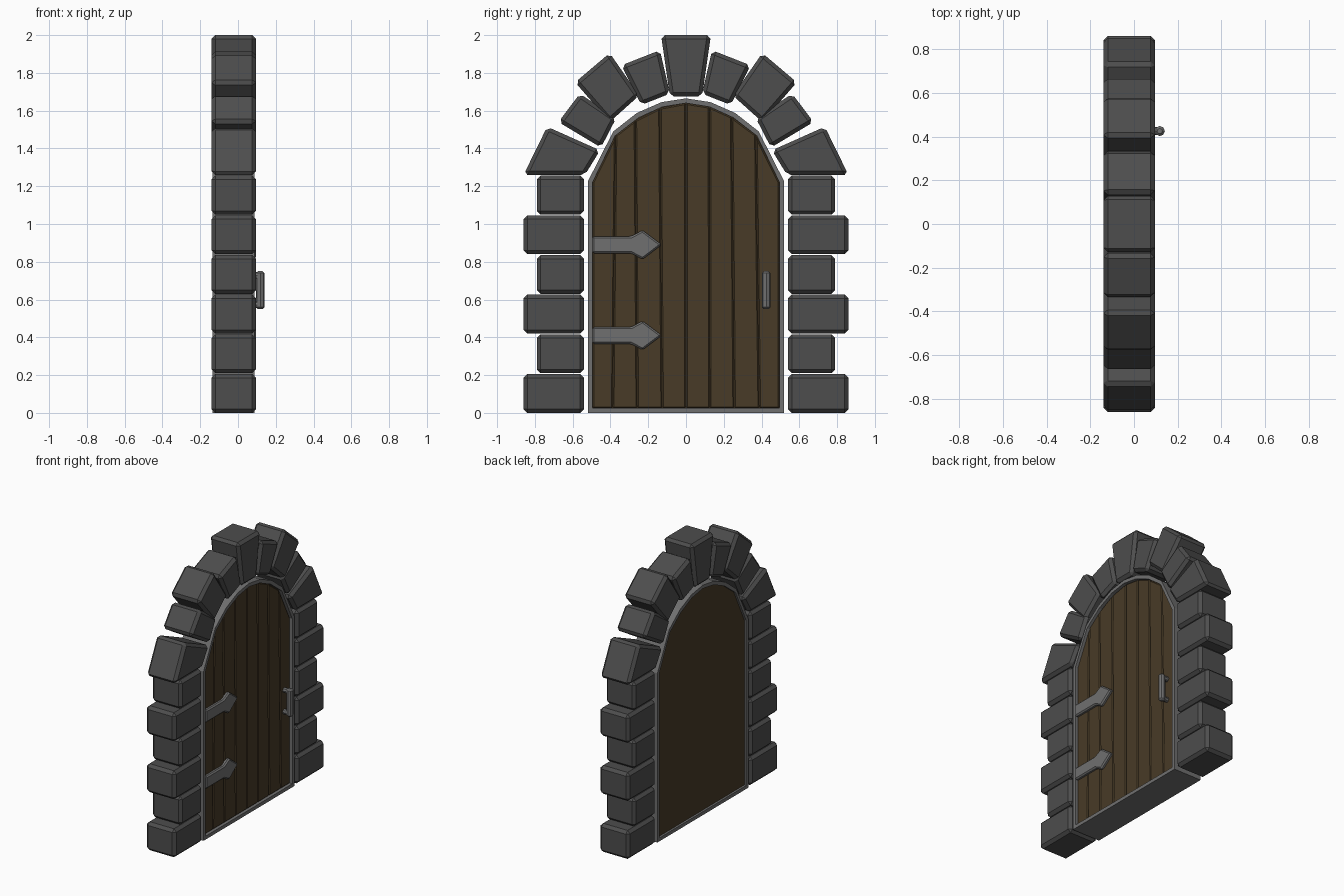
import bpy, bmesh
from mathutils import Vector

if "Cube" in bpy.data.objects:
    bpy.data.objects.remove(bpy.data.objects["Cube"])

def material(name, rgb):
    m = bpy.data.materials.new(name)
    m.diffuse_color = (*rgb, 1)
    m.use_nodes = True
    m.node_tree.nodes["Principled BSDF"].inputs["Base Color"].default_value = m.diffuse_color
    return m

STONE = material("stone", (0.075, 0.075, 0.075))
METAL = material("metal", (0.16, 0.16, 0.16))
WOOD = material("wood", (0.065, 0.043, 0.02))

def finish(name, bm, mat):
    bmesh.ops.recalc_face_normals(bm, faces=bm.faces)
    me = bpy.data.meshes.new(name)
    bm.to_mesh(me)
    bm.free()
    me.materials.append(mat)
    ob = bpy.data.objects.new(name, me)
    bpy.context.collection.objects.link(ob)
    return ob

def prism(name, pts, x0, x1, mat, bevel=0.0):
    """Extrude a (y, z) outline along x, with an optional flat chamfer."""
    bm = bmesh.new()
    a = [bm.verts.new((x0, y, z)) for y, z in pts]
    b = [bm.verts.new((x1, y, z)) for y, z in pts]
    bm.faces.new(a)
    bm.faces.new(b)
    n = len(pts)
    for i in range(n):
        j = (i + 1) % n
        bm.faces.new((a[i], a[j], b[j], b[i]))
    bmesh.ops.recalc_face_normals(bm, faces=bm.faces)
    if bevel:
        bmesh.ops.bevel(bm, geom=bm.edges[:], offset=bevel, segments=1,
                        affect='EDGES', clamp_overlap=True)
    return finish(name, bm, mat)

def mirrored(half):
    """Close a left half outline (ending at y = 0) into a full outline."""
    return half + [(-y, z) for y, z in reversed(half) if y != 0]

XB, XF = -0.14, 0.095
ARCH = [
    [(-.86, 1.26), (-.735, 1.515), (-.455, 1.39), (-.535, 1.26)],
    [(-.675, 1.54), (-.562, 1.69), (-.37, 1.56), (-.45, 1.405)],
    [(-.587, 1.75), (-.404, 1.905), (-.248, 1.68), (-.404, 1.54)],
    [(-.342, 1.84), (-.138, 1.92), (-.085, 1.69), (-.237, 1.63)],
]

# Jamb blocks and arch stones, both sides
for s, side in ((1, "left"), (-1, "right")):
    for i in range(6):
        outer = -0.86 if i % 2 == 0 else -0.79
        z0, z1 = i * 0.21, i * 0.21 + 0.206
        prism(f"jamb_stone_{side}_{i}",
              [(s * outer, z0), (s * outer, z1), (s * -.54, z1), (s * -.54, z0)],
              XB, XF, STONE, 0.02)
    for i, q in enumerate(ARCH):
        prism(f"arch_stone_{side}_{i}", [(s * y, z) for y, z in q], XB, XF, STONE, 0.02)
prism("keystone", [(-.132, 2), (.132, 2), (.085, 1.675), (-.085, 1.675)],
      XB, XF, STONE, 0.02)

# Metal door frame: ring between two arched outlines
OUTER = [(-.52, 0), (-.52, 1.225), (-.385, 1.49), (-.26, 1.588), (-.13, 1.645), (0, 1.665)]
INNER = [(-.495, .025), (-.495, 1.22), (-.375, 1.467), (-.25, 1.563), (-.125, 1.62), (0, 1.64)]
bm = bmesh.new()
loops = [[bm.verts.new((x, y, z)) for y, z in mirrored(o)]
         for o, x in ((OUTER, -.135), (OUTER, .088), (INNER, .088), (INNER, -.135))]
n = len(loops[0])
for k in range(4):
    p, q = loops[k], loops[(k + 1) % 4]
    for i in range(n):
        j = (i + 1) % n
        bm.faces.new((p[i], p[j], q[j], q[i]))
finish("door_frame", bm, METAL)

# Wooden door: flat backing plus slightly uneven chamfered planks
prism("door_backing", mirrored(INNER), -.12, .058, WOOD)

def arch_height(y):
    y = -abs(y)
    for (ya, za), (yb, zb) in zip(INNER[1:], INNER[2:]):
        if y <= yb:
            return za + (zb - za) * (y - ya) / (yb - ya)
    return INNER[-1][1]

seams = [(-.495, -.495), (-.388, -.373), (-.258, -.268), (-.126, -.138), (0, 0),
         (.126, .124), (.255, .242), (.388, .37), (.495, .495)]   # bottom y, top y
for i, ((b0, t0), (b1, t1)) in enumerate(zip(seams, seams[1:])):
    prism(f"plank_{i}", [(b0, .025), (t0, arch_height(t0)),
                         (t1, arch_height(t1)), (b1, .025)], .03, .072, WOOD, 0.007)

# Arrow-headed strap hinges
for i, z in enumerate((0.41, 0.89)):
    half = [(-.495, .045), (-.29, .045), (-.23, .077)]
    pts = [(y, z + h) for y, h in half] + [(-.128, z)] + [(y, z - h) for y, h in reversed(half)]
    prism(f"hinge_{i}", pts, .06, .094, METAL, 0.009)

# Pull handle: upright bar and two pegs
def rod(name, a, b, r, bevel):
    a, b = Vector(a), Vector(b)
    bm = bmesh.new()
    bmesh.ops.create_cone(bm, cap_ends=True, segments=8, radius1=r, radius2=r,
                          depth=(b - a).length)
    caps = [e for e in bm.edges if abs(e.verts[0].co.z - e.verts[1].co.z) < 1e-5]
    bmesh.ops.bevel(bm, geom=caps, offset=bevel, segments=1, affect='EDGES')
    rot = Vector((0, 0, 1)).rotation_difference(b - a).to_matrix()
    bmesh.ops.rotate(bm, verts=bm.verts, matrix=rot)
    bmesh.ops.translate(bm, verts=bm.verts, vec=(a + b) / 2)
    finish(name, bm, METAL)

HY = 0.425
rod("handle_bar", (.118, HY, .55), (.118, HY, .75), .023, .01)
for i, z in enumerate((.572, .728)):
    rod(f"handle_peg_{i}", (.06, HY, z), (.12, HY, z), .018, .003)
